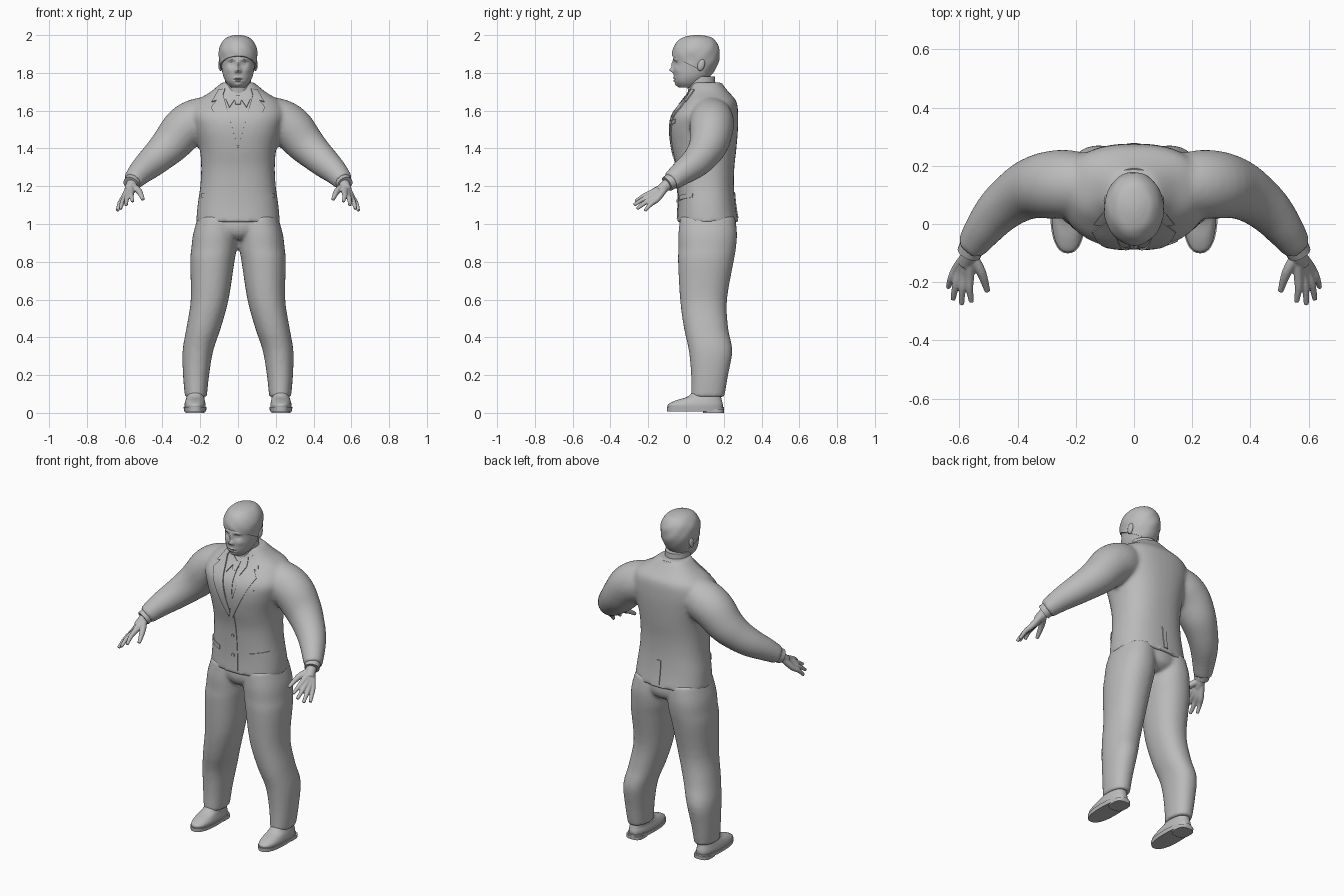
import bpy, bmesh, math
from mathutils import Vector, Matrix
from mathutils.bvhtree import BVHTree

if "Cube" in bpy.data.objects:
    bpy.data.objects.remove(bpy.data.objects["Cube"])

grey = bpy.data.materials.new("plain grey")
grey.use_nodes = True
grey.diffuse_color = (.5, .5, .5, 1)
grey.node_tree.nodes["Principled BSDF"].inputs["Base Color"].default_value = (.5, .5, .5, 1)
parts = []


def finish(name, bm, voxel=None, relax=4):
    """Turn a bmesh into an object, optionally fused into one skin."""
    bmesh.ops.recalc_face_normals(bm, faces=bm.faces)
    mesh = bpy.data.meshes.new(name)
    bm.to_mesh(mesh)
    bm.free()
    mesh.materials.append(grey)
    obj = bpy.data.objects.new(name, mesh)
    bpy.context.collection.objects.link(obj)
    if voxel:
        fuse = obj.modifiers.new("fuse", "REMESH")
        fuse.mode = "VOXEL"
        fuse.voxel_size = voxel
        fuse.use_smooth_shade = True
        soft = obj.modifiers.new("soften", "SMOOTH")
        soft.factor = .5
        soft.iterations = relax
    parts.append(obj)
    return obj


def spline(rows, steps):
    """Catmull-Rom interpolation through rows of numbers."""
    rows = [rows[0]] + list(rows) + [rows[-1]]
    out = []
    for a, b, c, d in zip(rows, rows[1:], rows[2:], rows[3:]):
        for k in range(steps):
            t = k / steps
            out.append([q + t / 2 * (r - p + t * (2 * p - 5 * q + 4 * r - s + t * (3 * (q - r) + s - p)))
                        for p, q, r, s in zip(a, b, c, d)])
    return out + [list(rows[-1])]


def skin(bm, rings):
    loops = [[bm.verts.new(p) for p in ring] for ring in rings]
    count = len(loops[0])
    for a, b in zip(loops, loops[1:]):
        for i in range(count):
            j = (i + 1) % count
            bm.faces.new((a[i], a[j], b[j], b[i]))
    bm.faces.new(loops[0][::-1])
    bm.faces.new(loops[-1])


def stack(bm, rows, side=1, power=2, segs=40, steps=4, tilt=0):
    """Level oval rings: x, y, z, half width, half depth."""
    rings = []
    for x, y, z, w, d in spline(rows, steps):
        ring = []
        for i in range(segs):
            a = math.tau * i / segs
            c, s = math.cos(a), math.sin(a)
            dy = math.copysign(abs(s) ** (2 / power), s) * d
            dx = math.copysign(abs(c) ** (2 / power), c) * w
            ring.append((side * x + dx, y + dy, z + tilt * dy))
        rings.append(ring)
    skin(bm, rings)


def tube(bm, rows, side=1, segs=20, steps=4):
    """Round rings square to a path: x, y, z, radius."""
    path = spline(rows, steps)
    pts = [Vector((side * p[0], p[1], p[2])) for p in path]
    rings = []
    for i, p in enumerate(pts):
        t = (pts[min(i + 1, len(pts) - 1)] - pts[max(i - 1, 0)]).normalized()
        u = t.cross(Vector((0, 0, 1))).normalized()
        v = t.cross(u)
        r = path[i][3]
        angles = [math.tau * k / segs for k in range(segs)]
        rings.append([p + r * (math.cos(a) * u + math.sin(a) * v) for a in angles])
    skin(bm, rings)


# Jacket: body and both sleeves fused
bm = bmesh.new()
stack(bm, [(0, .115, 1.01, .222, .162), (0, .11, 1.1, .214, .152), (0, .105, 1.2, .2, .149),
           (0, .102, 1.3, .195, .154), (0, .097, 1.4, .203, .17), (0, .095, 1.5, .23, .18),
           (0, .102, 1.58, .25, .174), (0, .125, 1.65, .22, .142), (0, .12, 1.7, .145, .105),
           (0, .107, 1.75, .085, .078)], power=2.4)
sleeve = [(.1, .125, 1.6, .085), (.2, .135, 1.555, .115), (.28, .135, 1.51, .117), (.35, .122, 1.43, .105),
          (.41, .09, 1.37, .091), (.465, .045, 1.32, .08), (.515, -.015, 1.275, .067), (.56, -.08, 1.225, .052)]
for side in (1, -1):
    tube(bm, sleeve, side, segs=32)
jacket = finish("jacket", bm, .011, 8)

# Trousers: hips and both legs fused
bm = bmesh.new()
stack(bm, [(0, .115, 1.08, .19, .135), (0, .115, 1, .2, .15), (0, .115, .95, .15, .142), (0, .11, .92, .06, .11)])
leg = [(.11, .115, 1.04, .1, .145), (.12, .115, .95, .117, .155), (.127, .112, .87, .12, .152),
       (.136, .105, .8, .117, .147), (.15, .093, .6, .1, .124), (.182, .106, .45, .091, .117),
       (.212, .13, .33, .081, .115), (.222, .125, .2, .069, .098), (.223, .115, .085, .058, .088)]
for side in (1, -1):
    stack(bm, leg, side, power=2.2)
finish("trousers", bm, .011, 4)

# Head, with the face pressed in by soft bumps: x, z, half width, half height, depth
skull = [(0, .012, 1.722, .036, .045), (0, .018, 1.75, .062, .075), (0, .035, 1.79, .08, .1),
         (0, .05, 1.85, .089, .115), (0, .053, 1.905, .092, .117), (0, .055, 1.945, .08, .103),
         (0, .058, 1.974, .056, .076), (0, .06, 1.986, .03, .042), (0, .06, 1.991, .008, .01)]
bumps = {
    "brow": (.035, 1.872, .025, .009, .007),
    "socket": (.036, 1.85, .015, .012, -.013),
    "eye": (.036, 1.85, .011, .006, .008),
    "bridge": (0, 1.845, .009, .02, .012),
    "nose": (0, 1.815, .013, .012, .022),
    "nostril": (.012, 1.808, .007, .007, .008),
    "upper lip": (0, 1.773, .02, .005, .006),
    "lower lip": (0, 1.758, .017, .005, .007),
    "mouth": (0, 1.765, .024, .003, -.005),
    "chin": (0, 1.735, .022, .012, .009),
    "cheek": (.05, 1.815, .018, .015, .005),
}
bm = bmesh.new()
stack(bm, skull, segs=128, steps=10, power=2.1)
for v in bm.verts:
    if v.co.y < .02:
        x, z = abs(v.co.x), v.co.z
        v.co.y -= sum(d * math.exp(-((x - cx) / w) ** 2 - ((z - cz) / h) ** 2)
                      for cx, cz, w, h, d in bumps.values())
finish("head", bm)

# Hair: a thicker, gently waved skull trimmed along the slanted hairline
bm = bmesh.new()
stack(bm, [(x, y, z + .009, w + .01, d + .008) for x, y, z, w, d in skull], segs=64, steps=6)
for v in bm.verts:
    wave = .015 * math.sin(55 * v.co.x + 70 * v.co.z) * math.sin(60 * v.co.y)
    v.co.x *= 1 + wave
    v.co.y += wave * (v.co.y - .055)
bmesh.ops.bisect_plane(bm, geom=bm.verts[:] + bm.edges[:] + bm.faces[:], plane_co=(0, -.07, 1.888),
                       plane_no=(0, .5, 1), clear_inner=True)
bmesh.ops.holes_fill(bm, edges=[e for e in bm.edges if e.is_boundary])
finish("hair", bm)

# Neck and standing collars
for name, rows, tilt in (
        ("neck", [(0, .09, 1.62, .08, .08), (0, .085, 1.7, .07, .074), (0, .075, 1.78, .068, .078)], 0),
        ("shirt_collar", [(0, .095, 1.66, .085, .086), (0, .092, 1.715, .075, .08)], .35),
        ("jacket_collar", [(0, .118, 1.655, .13, .103), (0, .108, 1.717, .087, .083)], .35)):
    bm = bmesh.new()
    stack(bm, rows, tilt=tilt)
    finish(name, bm)

# Ears, cuffs, hands and shoes on each side
index, pinky = Vector((.565, -.175, 1.168)), Vector((.607, -.15, 1.135))
tips = [(.558, -.268, 1.12), (.592, -.276, 1.1), (.622, -.26, 1.08), (.638, -.218, 1.07)]
for side, label in ((1, "left"), (-1, "right")):
    bm = bmesh.new()
    place = Matrix.Translation((side * .093, .08, 1.842)) @ Matrix.Rotation(-.25, 4, "X")
    bmesh.ops.create_uvsphere(bm, u_segments=20, v_segments=12, radius=1,
                              matrix=place @ Matrix.Diagonal((.011, .019, .032, 1)))
    finish(label + "_ear", bm)

    bm = bmesh.new()
    tube(bm, [(.55, -.065, 1.235, .044), (.567, -.1, 1.212, .042)], side, steps=1)
    finish(label + "_shirt_cuff", bm)

    bm = bmesh.new()
    tube(bm, [(.55, -.07, 1.235, .03), (.567, -.11, 1.2, .029), (.58, -.14, 1.175, .024)], side)
    for k, tip in enumerate(tips):
        knuckle = index.lerp(pinky, k / 3)
        tip = Vector(tip)
        middle = knuckle.lerp(tip, .5) + Vector((.004, 0, .005))
        tube(bm, [(.567, -.1, 1.207, .02), (*knuckle, .017), (*middle, .013), (*tip, .009)], side, 12)
    tube(bm, [(.56, -.105, 1.2, .02), (.525, -.165, 1.175, .017), (.503, -.232, 1.13, .01)], side, 12)
    finish(label + "_hand", bm, .004, 3)

    bm = bmesh.new()
    stack(bm, [(.227, .05, .025, .055, .144), (.227, .05, .045, .056, .145), (.227, .068, .066, .051, .122),
               (.225, .1, .09, .046, .085), (.223, .115, .14, .042, .068)], side, 2.4)
    finish(label + "_shoe", bm)
    bm = bmesh.new()
    stack(bm, [(.227, .05, .008, .058, .15), (.227, .05, .03, .061, .151)], side, 2.4, steps=1)
    stack(bm, [(.227, .145, 0, .05, .055), (.227, .145, .02, .051, .056)], side, 3, steps=1)
    finish(label + "_sole", bm)

# Tailoring: thin plates laid over the jacket
bpy.context.view_layer.update()
surface = BVHTree.FromObject(jacket, bpy.context.evaluated_depsgraph_get())


def drape(name, corners, thick=.006, side=1, view=1, n=12):
    """Lay a four-cornered patch (x, z) on the jacket, seen from front or back."""
    a, b, c, d = (Vector((side * x, z)) for x, z in corners)
    bm = bmesh.new()
    grid = {}
    for i in range(n + 1):
        for j in range(n + 1):
            p = a.lerp(b, i / n).lerp(d.lerp(c, i / n), j / n)
            spot, normal, _, _ = surface.ray_cast(Vector((p.x, -view, p.y)), Vector((0, view, 0)))
            if spot:
                grid[i, j] = [bm.verts.new(spot + normal * h) for h in (-.004, thick)]
    for i, j in grid:
        cell = [(i, j), (i + 1, j), (i + 1, j + 1), (i, j + 1)]
        if all(k in grid for k in cell):
            for layer in (0, 1):
                bm.faces.new([grid[k][layer] for k in (cell if layer else cell[::-1])])
    upper = {low: high for low, high in grid.values()}
    for e in [e for e in bm.edges if e.is_boundary]:
        p, q = e.verts
        if p in upper:
            bm.faces.new((p, q, upper[q], upper[p]))
    finish(name, bm)


for side, label in ((1, "left"), (-1, "right")):
    drape(label + "_lapel", [(.08, 1.69), (.142, 1.615), (.012, 1.36), (0, 1.4)], .007, side)
    drape(label + "_lapel_collar", [(.068, 1.715), (.1, 1.71), (.138, 1.645), (.085, 1.66)], .006, side)
    drape(label + "_shirt_collar_point", [(.006, 1.675), (.055, 1.71), (.065, 1.66), (.045, 1.615)], .006, side)
    drape(label + "_pocket_flap", [(.1, 1.15), (.19, 1.165), (.19, 1.14), (.1, 1.125)], .005, side)
drape("tie_knot", [(-.022, 1.675), (.022, 1.675), (.013, 1.63), (-.013, 1.63)], .008)
drape("tie_blade", [(-.013, 1.63), (.013, 1.63), (.024, 1.42), (-.024, 1.42)], .004)
drape("front_overlap", [(-.012, 1.4), (.02, 1.4), (.03, 1.03), (-.012, 1.03)], .004)
drape("breast_pocket", [(.09, 1.545), (.15, 1.555), (.15, 1.535), (.09, 1.525)], .004)
drape("back_vent", [(-.012, 1.17), (.012, 1.17), (.012, 1.03), (-.012, 1.03)], .005, view=-1)
for z in (1.13, 1.25):
    drape("button", [(-.008, z), (.008, z), (.008, z - .016), (-.008, z - .016)], .008, n=3)

# Smooth shading that keeps hems and soles crisp
bpy.ops.object.select_all(action="DESELECT")
for obj in parts:
    obj.select_set(True)
bpy.context.view_layer.objects.active = jacket
bpy.ops.object.shade_smooth_by_angle(angle=math.radians(40))
